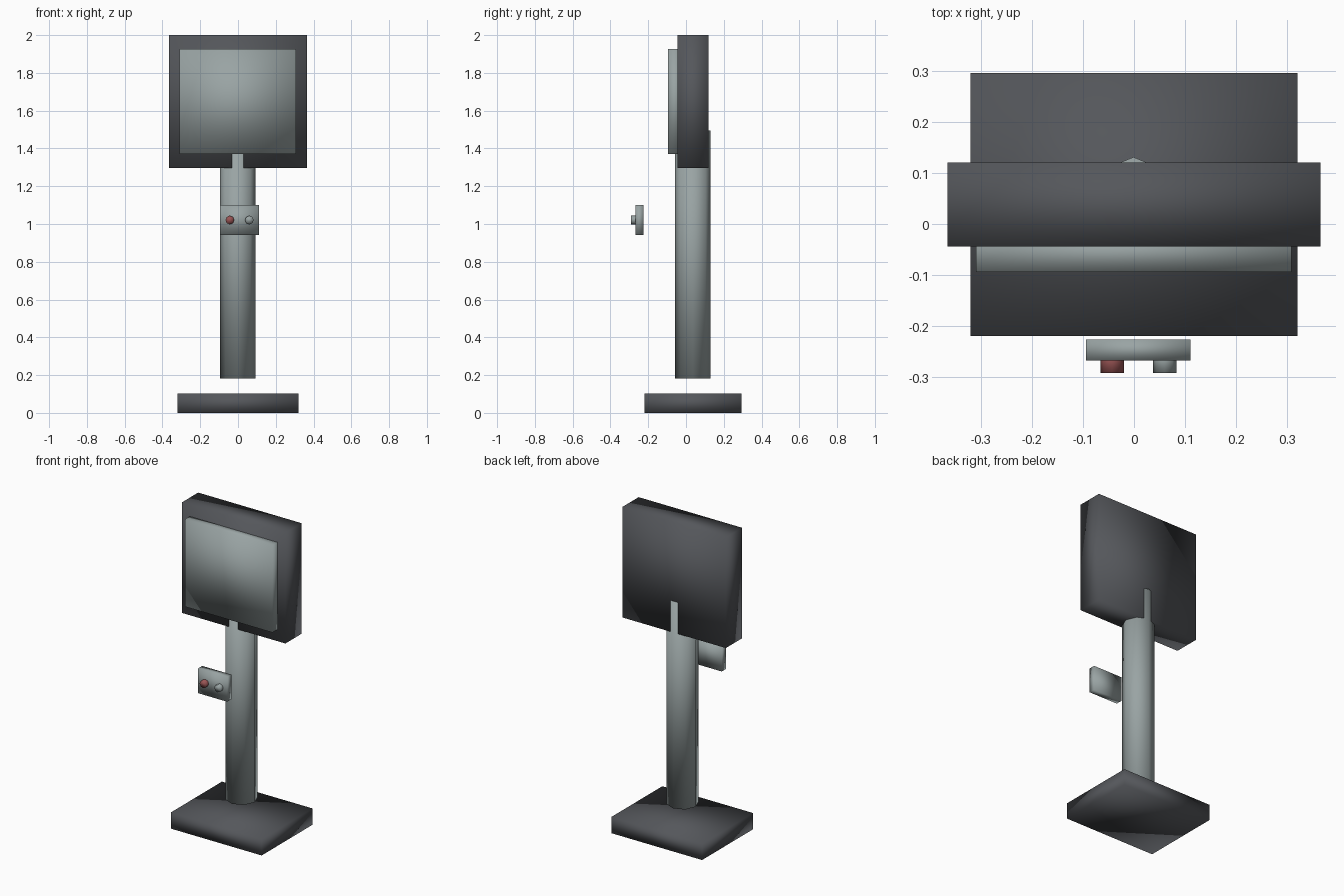
import bpy
import math

cube = bpy.data.objects.get("Cube")
if cube:
    bpy.data.objects.remove(cube, do_unlink=True)


def material(name, rgb):
    m = bpy.data.materials.new(name)
    m.use_nodes = True
    m.diffuse_color = (*rgb, 1)
    m.node_tree.nodes["Principled BSDF"].inputs["Base Color"].default_value = (*rgb, 1)
    return m


charcoal = material("charcoal", (0.09, 0.095, 0.105))
steel = material("steel grey", (0.32, 0.37, 0.37))
red = material("muted red", (0.32, 0.09, 0.09))


def finish(name, mat):
    obj = bpy.context.object
    obj.name = obj.data.name = name
    bpy.ops.object.transform_apply(location=False, rotation=True, scale=True)
    obj.data.materials.append(mat)
    # Soft normals run across every edge, giving the boxes their rounded shading
    bpy.ops.object.shade_smooth()
    return obj


def box(name, mat, x, y, z):
    """Box from the (low, high) range on each axis."""
    spans = (x, y, z)
    bpy.ops.mesh.primitive_cube_add(size=1, location=[(a + b) / 2 for a, b in spans])
    bpy.context.object.scale = [b - a for a, b in spans]
    return finish(name, mat)


def cylinder(name, mat, radius, depth, sides, location, tilt=0):
    bpy.ops.mesh.primitive_cylinder_add(vertices=sides, radius=radius, depth=depth,
                                        location=location, rotation=(tilt, 0, 0))
    return finish(name, mat)


# Floor plate and upright post
box("base_plate", charcoal, (-0.32, 0.32), (-0.219, 0.295), (0, 0.103))
cylinder("post", steel, 0.094, 1.315, 8, (-0.001, 0.037, 0.8385))

# Display housing with its raised screen
box("display_housing", charcoal, (-0.365, 0.365), (-0.044, 0.12), (1.296, 2))
box("screen", steel, (-0.309, 0.308), (-0.094, -0.02), (1.37, 1.926))

# Control panel with two push buttons
box("control_panel", steel, (-0.094, 0.111), (-0.267, -0.226), (0.942, 1.1))
for name, mat, x in (("red_button", red, -0.043), ("grey_button", steel, 0.06)):
    cylinder(name, mat, 0.023, 0.05, 8, (x, -0.267, 1.021), math.pi / 2)
